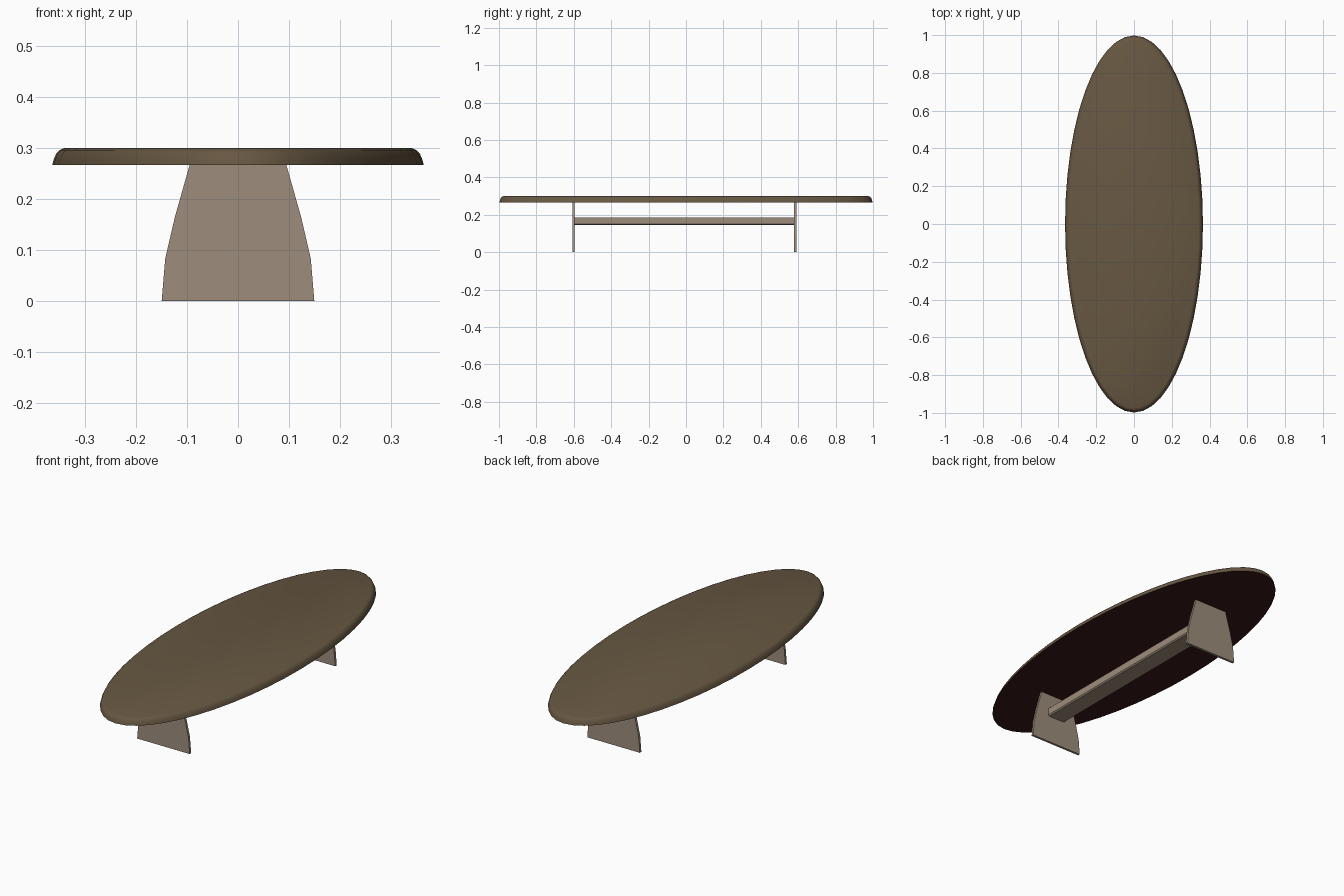
import bpy, bmesh, math
from mathutils import Vector

if "Cube" in bpy.data.objects:
    bpy.data.objects.remove(bpy.data.objects["Cube"])


def material(name, rgb):
    m = bpy.data.materials.new(name)
    m.diffuse_color = (*rgb, 1.0)
    m.use_nodes = True
    m.node_tree.nodes["Principled BSDF"].inputs["Base Color"].default_value = m.diffuse_color
    return m


top_wood = material("brown wood", (0.135, 0.096, 0.054))
leg_wood = material("light taupe wood", (0.34, 0.268, 0.20))
under = material("dark underside", (0.045, 0.009, 0.009))


def finish(name, bm, mats, smooth=None):
    bmesh.ops.recalc_face_normals(bm, faces=bm.faces)
    if smooth is not None:
        for f in bm.faces:
            f.smooth = True
        for e in bm.edges:
            if len(e.link_faces) == 2 and e.calc_face_angle() > smooth:
                e.smooth = False
    me = bpy.data.meshes.new(name)
    bm.to_mesh(me)
    bm.free()
    for m in mats:
        me.materials.append(m)
    ob = bpy.data.objects.new(name, me)
    bpy.context.collection.objects.link(ob)
    return ob


def prism(name, outline, y0, y1, mats):
    """Extrude an x/z outline along y."""
    bm = bmesh.new()
    f = bm.faces.new([bm.verts.new((x, y0, z)) for x, z in outline])
    r = bmesh.ops.extrude_face_region(bm, geom=[f])
    for v in r["geom"]:
        if isinstance(v, bmesh.types.BMVert):
            v.co.y = y1
    return finish(name, bm, mats)


# Elliptical table top with rounded upper rim and dark underside
A, B, N = 0.365, 0.998, 48
profile = [(0.0, 0.267), (0.003, 0.278), (0.008, 0.290), (0.014, 0.296), (0.023, 0.300)]
bm = bmesh.new()
rings = []
for inset, z in profile:
    ring = []
    for i in range(N):
        t = 2 * math.pi * i / N
        n = Vector((math.cos(t) / A, math.sin(t) / B)).normalized()
        ring.append(bm.verts.new((A * math.cos(t) - n.x * inset,
                                  B * math.sin(t) - n.y * inset, z)))
    rings.append(ring)
for lo, hi in zip(rings, rings[1:]):
    for i in range(N):
        j = (i + 1) % N
        bm.faces.new((lo[i], lo[j], hi[j], hi[i]))
bm.faces.new(rings[-1])
bottom = bm.faces.new(rings[0][::-1])
bottom.material_index = 1
finish("table_top", bm, [top_wood, under], smooth=math.radians(40))

# Two flared plate legs
half = [(0.150, 0.0), (0.143, 0.083), (0.124, 0.165), (0.095, 0.267)]
leg = half + [(-x, z) for x, z in reversed(half)]
prism("front_leg", leg, -0.608, -0.596, [leg_wood])
prism("back_leg", leg, 0.578, 0.591, [leg_wood])

# Stretcher rail with small lower chamfers
side = [(0.046, 0.145), (0.052, 0.151), (0.052, 0.187)]
rail = side + [(-x, z) for x, z in reversed(side)]
prism("stretcher_rail", rail, -0.597, 0.579, [leg_wood])
